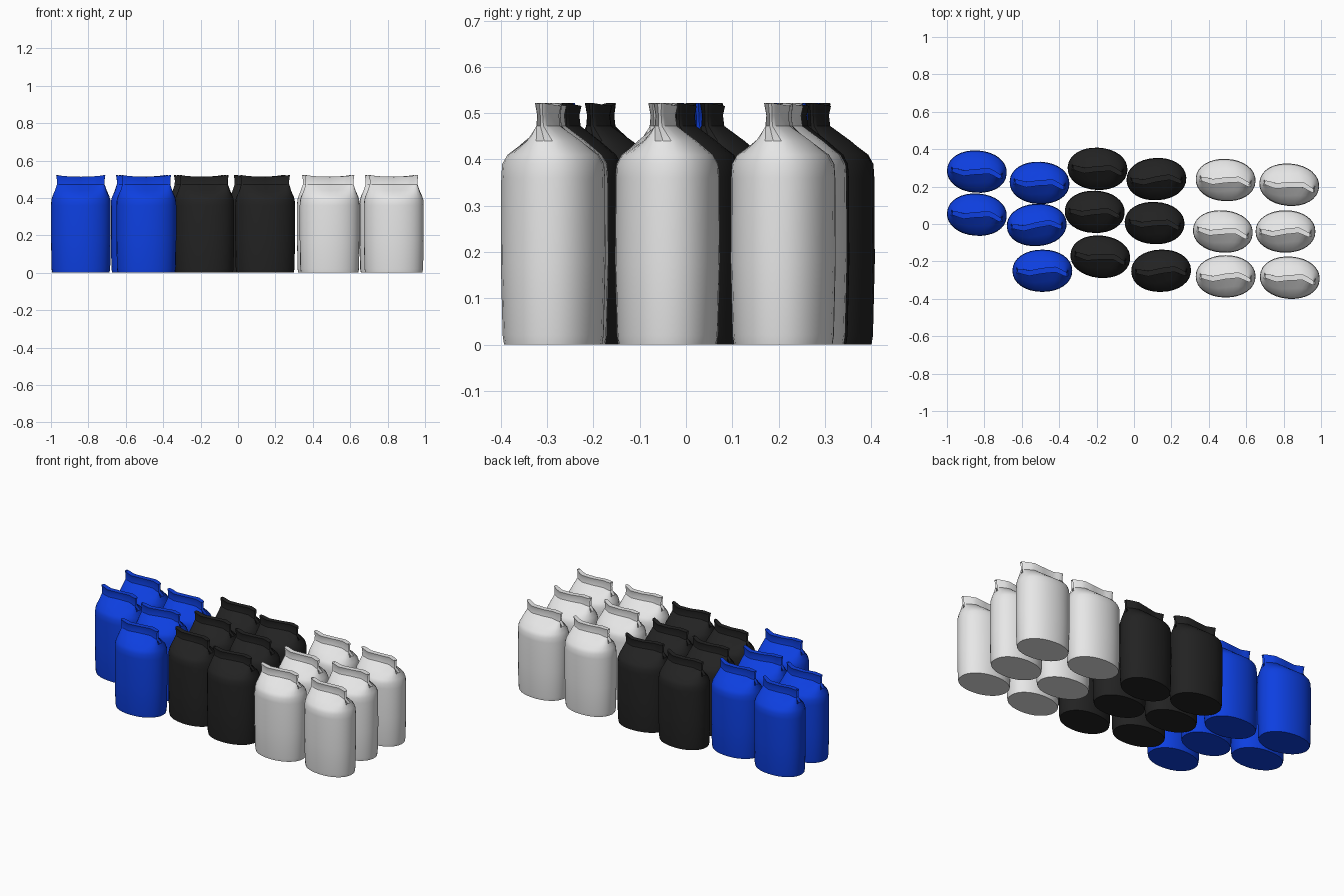
import bpy
import math

cube = bpy.data.objects.get("Cube")
if cube:
    bpy.data.objects.remove(cube, do_unlink=True)

SIDES = 32

# Bag sections: height, half width, half depth, squareness, side fold, seam waviness
SECTIONS = [
    (0.0, 0.153, 0.106, 2.1, 0, 0),
    (0.02, 0.157, 0.109, 2.1, 0, 0),
    (0.18, 0.16, 0.113, 2.1, 0, 0),
    (0.36, 0.16, 0.112, 2.1, 0, 0),
    (0.39, 0.158, 0.11, 2.1, 0, 0),
    (0.41, 0.152, 0.099, 2.2, 0, 0.1),
    (0.44, 0.14, 0.059, 2.7, 0.004, 0.5),
    (0.472, 0.129, 0.014, 5, 0.016, 1),
    (0.495, 0.129, 0.011, 5, 0.012, 1),
    (0.522, 0.133, 0.015, 5, 0.012, 1.1),
]


def power(v, n):
    return math.copysign(abs(v) ** (2 / n), v) if abs(v) > 1e-6 else 0.0


def make_material(name, color):
    mat = bpy.data.materials.new(name)
    mat.use_nodes = True
    mat.diffuse_color = (*color, 1)
    mat.node_tree.nodes["Principled BSDF"].inputs["Base Color"].default_value = (*color, 1)
    return mat


def bag_mesh(name, mat):
    verts, faces = [], []
    half = SIDES // 2
    for row, (z, a, b, n, fold, wave) in enumerate(SECTIONS):
        for i in range(SIDES):
            t = 2 * math.pi * i / SIDES
            x, y = a * power(math.cos(t), n), b * power(math.sin(t), n)
            u = x / a
            y += wave * (0.011 * math.sin(u * 4.2) - 0.01 * u * u)
            if i % half == 0:  # tuck the side gusset inwards
                x -= math.copysign(fold, x)
            dip = 0.009 * (1 - u * u) if row == len(SECTIONS) - 1 else 0
            verts.append((x, y, z - dip))
    # Wall panels
    for row in range(len(SECTIONS) - 1):
        for i in range(SIDES):
            j = (i + 1) % SIDES
            lo, hi = row * SIDES, (row + 1) * SIDES
            faces.append((lo + i, lo + j, hi + j, hi + i))
    # Base and the closed top of the seam, in strips from front to back
    top = (len(SECTIONS) - 1) * SIDES
    for i in range(half):
        strip = [i, i + 1, SIDES - i - 1, (SIDES - i) % SIDES]
        strip = list(dict.fromkeys(strip))
        faces.append([top + k for k in strip])
        faces.append(strip[::-1])
    mesh = bpy.data.meshes.new(name)
    mesh.from_pydata(verts, [], faces)
    mesh.materials.append(mat)
    mesh.update()
    return mesh


# Bag positions and turns, grouped by colour
GROUPS = {
    "blue": ((0.004, 0.05, 0.75), [
        (-0.84, 0.28, -4), (-0.84, 0.05, -4), (-0.505, 0.22, -3),
        (-0.52, -0.005, 4), (-0.49, -0.25, 0)]),
    "black": ((0.016, 0.016, 0.016), [
        (-0.195, 0.295, -3), (-0.21, 0.065, -2), (-0.18, -0.175, -6),
        (0.12, 0.24, 3), (0.11, 0.005, -3), (0.145, -0.25, 2)]),
    "white": ((0.8, 0.8, 0.8), [
        (0.49, 0.235, -3), (0.475, -0.04, -5), (0.49, -0.28, 0),
        (0.83, 0.21, -5), (0.81, -0.04, 0), (0.833, -0.287, -4)]),
}

for color_name, (color, places) in GROUPS.items():
    mesh = bag_mesh(color_name + "_bag", make_material(color_name + " foil", color))
    for k, (x, y, turn) in enumerate(places):
        bag = bpy.data.objects.new(f"{color_name}_bag_{k + 1}", mesh)
        bag.location = (x, y, 0)
        bag.rotation_euler.z = math.radians(turn)
        bpy.context.collection.objects.link(bag)
    # Smooth the shared mesh once, keeping folds and base edge crisp
    bpy.ops.object.select_all(action="DESELECT")
    bag.select_set(True)
    bpy.context.view_layer.objects.active = bag
    bpy.ops.object.shade_smooth_by_angle(angle=math.radians(32))
